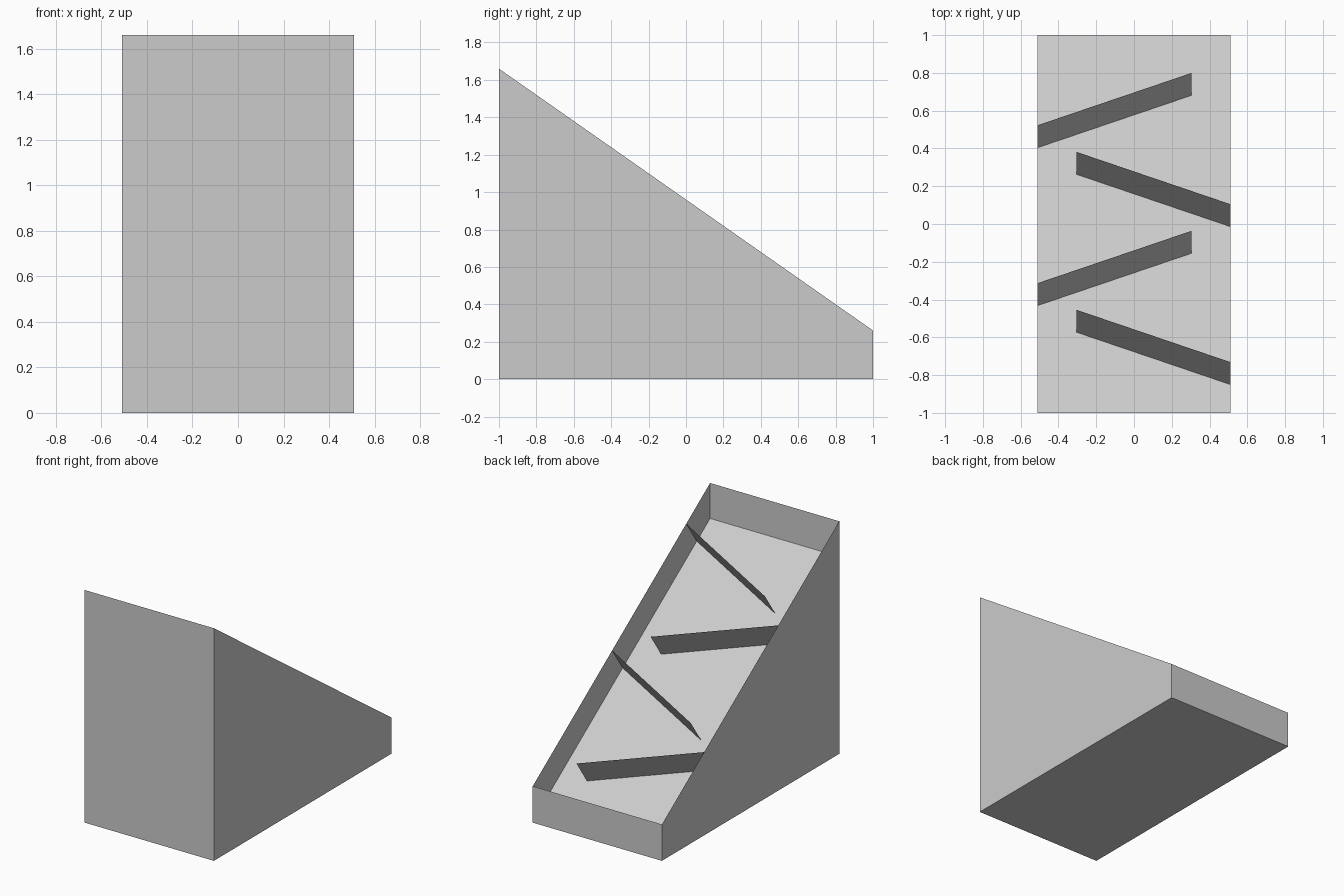
import bpy
import bmesh

cube = bpy.data.objects.get("Cube")
if cube:
    bpy.data.objects.remove(cube, do_unlink=True)

HALF_W, HALF_L = 0.51, 1.0
SLOPE = 0.7          # fall of the ramp along y
RIM_MID = 0.96       # rim height at y = 0
DEPTH = 0.253        # vertical drop from rim to ramp

grey = bpy.data.materials.new("plain grey")
grey.use_nodes = True
color = (0.6, 0.6, 0.6, 1)
grey.diffuse_color = color
grey.node_tree.nodes["Principled BSDF"].inputs["Base Color"].default_value = color


def rim(y):
    return RIM_MID - SLOPE * y


def ramp(y):
    return rim(y) - DEPTH


def sheet_object(name, quads):
    """Make an object from thin flat panels."""
    bm = bmesh.new()
    for quad in quads:
        bm.faces.new([bm.verts.new(p) for p in quad])
    bmesh.ops.remove_doubles(bm, verts=bm.verts, dist=0.0001)
    mesh = bpy.data.meshes.new(name)
    bm.to_mesh(mesh)
    bm.free()
    mesh.materials.append(grey)
    obj = bpy.data.objects.new(name, mesh)
    bpy.context.collection.objects.link(obj)
    return obj


# Outer box: four thin walls and a base, open along the slanted rim
corners = [(-HALF_W, -HALF_L), (HALF_W, -HALF_L), (HALF_W, HALF_L), (-HALF_W, HALF_L)]
panels = [[(x, y, 0) for x, y in reversed(corners)]]
for (x0, y0), (x1, y1) in zip(corners, corners[1:] + corners[:1]):
    panels.append([(x0, y0, 0), (x1, y1, 0), (x1, y1, rim(y1)), (x0, y0, rim(y0))])
sheet_object("outer_box", panels)

# Sunken ramp
sheet_object("ramp_floor", [[(x, y, ramp(y)) for x, y in corners]])

# Zigzag baffles standing square to the ramp, attached to alternate walls
lean = DEPTH * SLOPE / (1 + SLOPE ** 2)
for i in range(4):
    side = 1 if i % 2 == 0 else -1
    y_wall = -0.85 + 0.418 * i
    y_free = y_wall + 0.277
    x_wall, x_free = side * HALF_W, -side * 0.305
    quad = [(x_wall, y_wall, ramp(y_wall)),
            (x_free, y_free, ramp(y_free)),
            (x_free, y_free + lean, rim(y_free + lean)),
            (x_wall, y_wall + lean, rim(y_wall + lean))]
    if side > 0:
        quad.reverse()
    sheet_object(f"baffle_{i + 1}", [quad])
